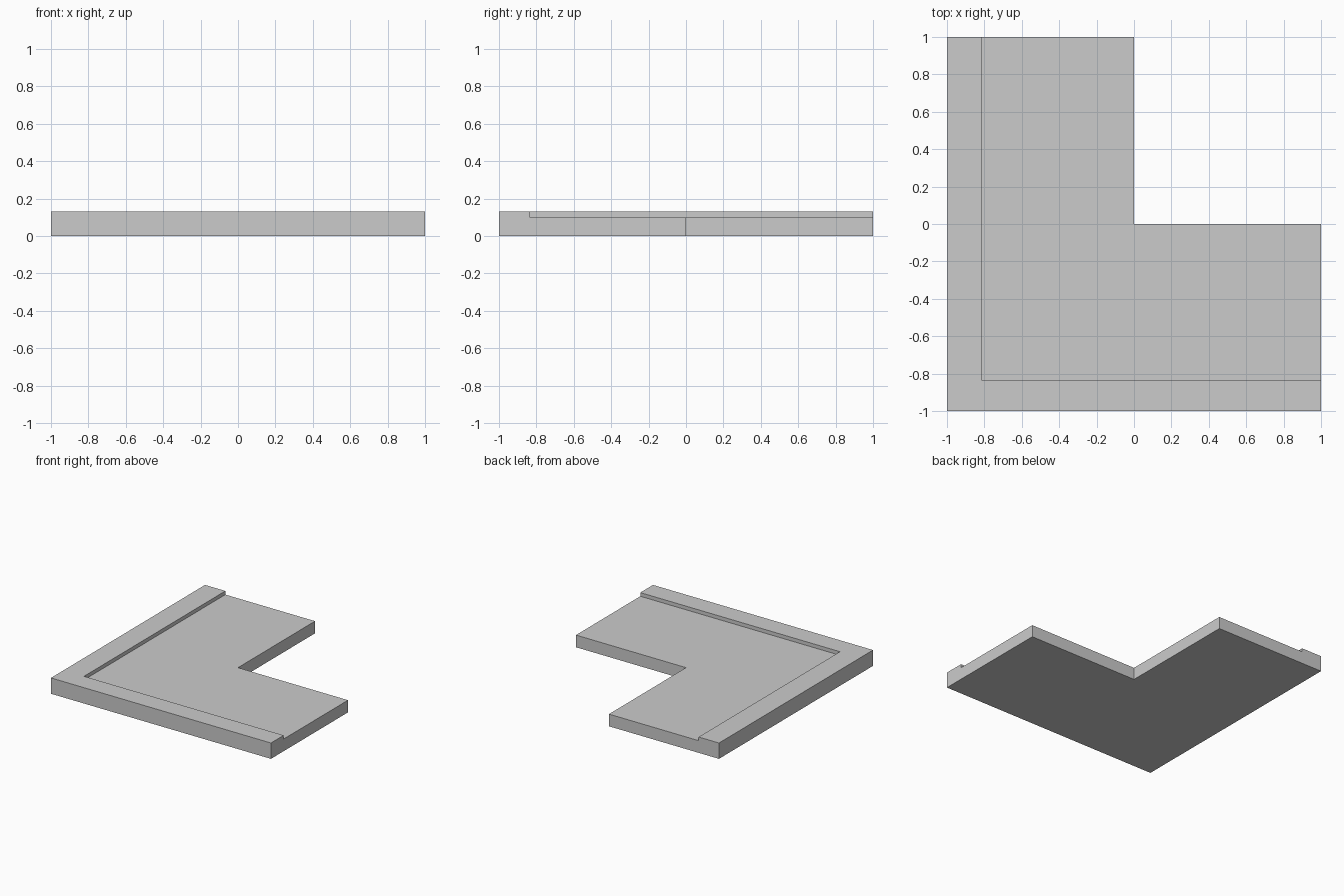
import bpy
import bmesh
import math

# Remove the default cube
cube = bpy.data.objects.get("Cube")
if cube:
    bpy.data.objects.remove(cube, do_unlink=True)

# Overall dimensions
HALF = 1.0
PAVING_TOP = 0.10
KERB_TOP = 0.13
KERB_X = -0.815   # inner edge of the left-hand kerb arm
KERB_Y = -0.835   # inner edge of the front kerb arm

# Plain grey concrete
concrete = bpy.data.materials.new("concrete_grey")
concrete.use_nodes = True
grey = (0.6, 0.6, 0.6, 1.0)
concrete.diffuse_color = grey
concrete.node_tree.nodes["Principled BSDF"].inputs["Base Color"].default_value = grey


def raise_faces(bm, faces, height):
    """Extrude faces upward and return the new top faces."""
    geom = bmesh.ops.extrude_face_region(bm, geom=faces)["geom"]
    verts = [g for g in geom if isinstance(g, bmesh.types.BMVert)]
    bmesh.ops.translate(bm, verts=verts, vec=(0, 0, height))
    return [g for g in geom if isinstance(g, bmesh.types.BMFace)]


bm = bmesh.new()

# Footprint: an outer kerb strip and the L-shaped paving share one inner edge
inner = [bm.verts.new((x, y, 0)) for x, y in
         ((HALF, KERB_Y), (KERB_X, KERB_Y), (KERB_X, HALF))]
outer = [bm.verts.new((x, y, 0)) for x, y in
         ((-HALF, HALF), (-HALF, -HALF), (HALF, -HALF))]
notch = [bm.verts.new((x, y, 0)) for x, y in
         ((0, HALF), (0, 0), (HALF, 0))]
kerb = bm.faces.new(inner + outer)
paving = bm.faces.new(inner[::-1] + notch[::-1])

# Slab, then the kerb standing proud of it
tops = raise_faces(bm, [kerb, paving], PAVING_TOP)
kerb_top = [f for f in tops if any(v.co.x < KERB_X - 0.01 for v in f.verts)]
raise_faces(bm, kerb_top, KERB_TOP - PAVING_TOP)

# Merge coplanar side and bottom faces
bmesh.ops.dissolve_limit(bm, angle_limit=math.radians(1),
                         verts=bm.verts[:], edges=bm.edges[:])
bmesh.ops.recalc_face_normals(bm, faces=bm.faces[:])

mesh = bpy.data.meshes.new("corner_pavement")
bm.to_mesh(mesh)
bm.free()
mesh.materials.append(concrete)
pavement = bpy.data.objects.new("corner_pavement", mesh)
bpy.context.collection.objects.link(pavement)
